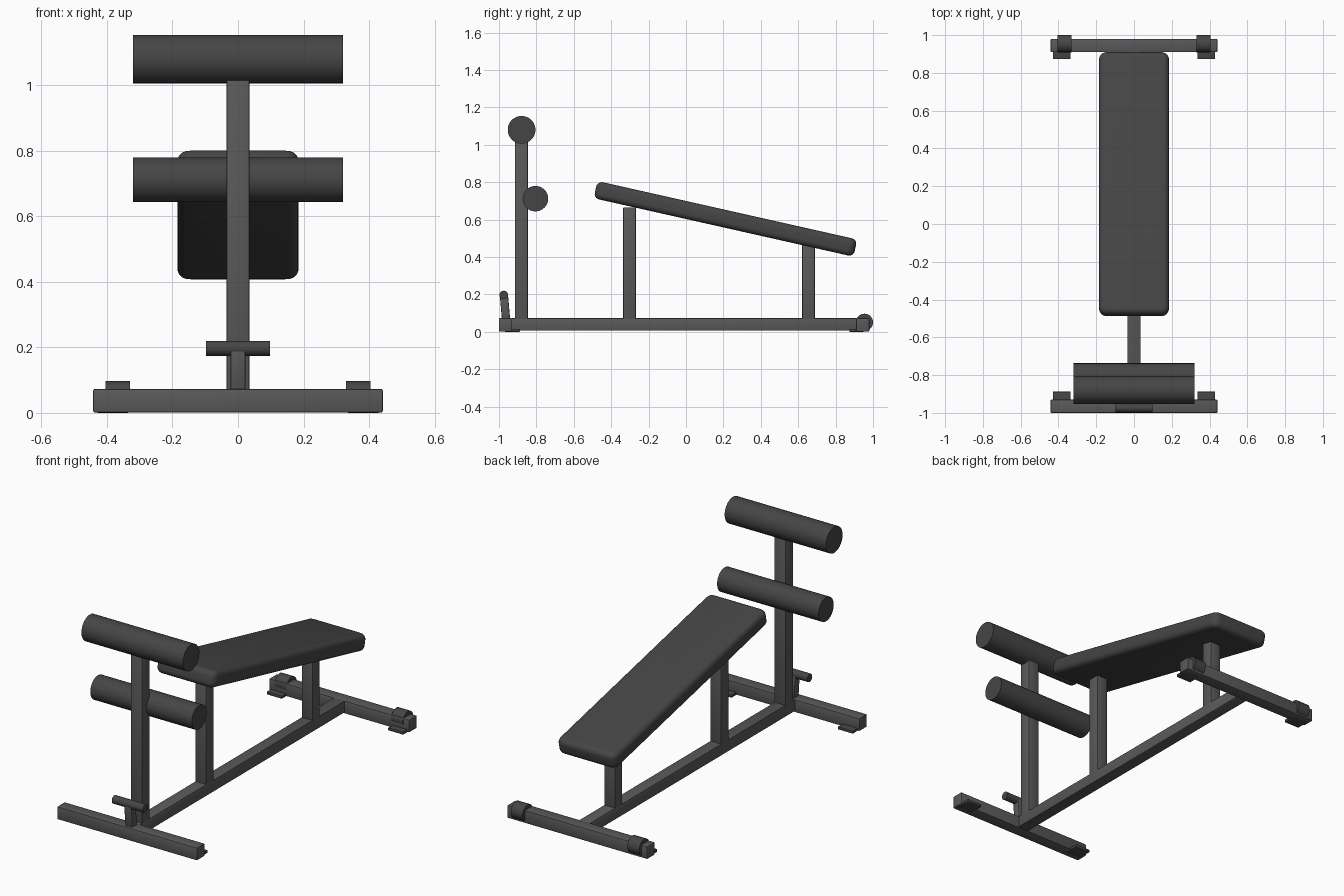
import bpy, bmesh
from math import radians, atan
from mathutils import Matrix, Vector

if "Cube" in bpy.data.objects:
    bpy.data.objects.remove(bpy.data.objects["Cube"])


def material(name, v):
    m = bpy.data.materials.new(name)
    m.diffuse_color = (v, v, v, 1)
    m.use_nodes = True
    m.node_tree.nodes["Principled BSDF"].inputs["Base Color"].default_value = m.diffuse_color
    return m


STEEL = material("dark_steel", 0.1)
FOAM = material("black_padding", 0.06)


def finish(name, bm, mat, bevel=0.0):
    if bevel:
        bmesh.ops.bevel(bm, geom=bm.edges[:], offset=bevel, segments=2,
                        profile=0.5, affect='EDGES')
    bmesh.ops.recalc_face_normals(bm, faces=bm.faces[:])
    me = bpy.data.meshes.new(name)
    bm.to_mesh(me)
    bm.free()
    me.materials.append(mat)
    ob = bpy.data.objects.new(name, me)
    bpy.context.collection.objects.link(ob)
    bpy.ops.object.select_all(action='DESELECT')
    bpy.context.view_layer.objects.active = ob
    ob.select_set(True)
    bpy.ops.object.shade_smooth_by_angle(angle=radians(35))
    return ob


def box(name, x, y, z, bevel=0.005, mat=STEEL):
    """Box from (min, max) ranges."""
    bm = bmesh.new()
    size = [r[1] - r[0] for r in (x, y, z)]
    mid = Vector([(r[0] + r[1]) / 2 for r in (x, y, z)])
    bmesh.ops.create_cube(bm, size=1, matrix=Matrix.Translation(mid) @ Matrix.Diagonal((*size, 1)))
    return finish(name, bm, mat, bevel)


def rod(name, x0, x1, y, z, r, segs=48, mat=FOAM):
    """Cylinder lying along x."""
    bm = bmesh.new()
    bmesh.ops.create_cone(bm, cap_ends=True, segments=segs, radius1=r, radius2=r, depth=x1 - x0,
                          matrix=Matrix.Translation(((x0 + x1) / 2, y, z)) @ Matrix.Rotation(radians(90), 4, 'Y'))
    return finish(name, bm, mat)


T = 0.035  # half width of the square tube

# Base frame
box("front_foot", (-0.442, 0.442), (-1.0, -0.93), (0.001, 0.073))
box("rear_foot", (-0.442, 0.442), (0.91, 0.98), (0.001, 0.073))
box("base_rail", (-T, T), (-0.935, 0.915), (0.006, 0.073))

# Uprights
box("roller_upright", (-T, T), (-0.915, -0.845), (0.065, 1.017))
box("front_bench_post", (-T, T), (-0.336, -0.268), (0.065, 0.665))
box("rear_bench_post", (-T, T), (0.621, 0.689), (0.065, 0.475))

# Floor plates and transport wheels, mirrored left and right
for side, s in (("left", -1), ("right", 1)):
    xr = sorted((s * 0.335, s * 0.43))
    box("front_plate_" + side, xr, (-0.97, -0.888), (0.0, 0.016), 0.002, FOAM)
    box("rear_plate_" + side, xr, (0.873, 0.95), (0.0, 0.016), 0.002, FOAM)
    wx = sorted((s * 0.33, s * 0.405))
    rod("wheel_" + side, wx[0], wx[1], 0.954, 0.051, 0.046, 32)

# Foam rollers
rod("upper_roller", -0.32, 0.32, -0.879, 1.08, 0.074)
rod("lower_roller", -0.32, 0.32, -0.805, 0.712, 0.068)

# Carry handle: leaning stem with cross grip
stem = box("handle_stem", (-0.023, 0.023), (-0.022, 0.022), (0.0, 0.14))
stem.location = (0, -0.962, 0.065)
stem.rotation_euler.x = radians(5)
rod("handle_grip", -0.098, 0.098, -0.974, 0.197, 0.023, 24)

# Sloping padded bench: rounded plan corners, then rounded rims
bm = bmesh.new()
bmesh.ops.create_cube(bm, size=1, matrix=Matrix.Diagonal((0.37, 1.424, 0.094, 1)))
corners = [e for e in bm.edges if abs(e.verts[0].co.z - e.verts[1].co.z) > 0.01]
bmesh.ops.bevel(bm, geom=corners, offset=0.04, segments=6, profile=0.5, affect='EDGES')
rims = [e for e in bm.edges if abs(e.verts[0].co.z - e.verts[1].co.z) < 0.001]
bmesh.ops.bevel(bm, geom=rims, offset=0.03, segments=5, profile=0.5, affect='EDGES')
pad = finish("bench_pad", bm, FOAM)
pad.location = (0, 0.211, 0.604)
pad.rotation_euler.x = -atan(0.225)
